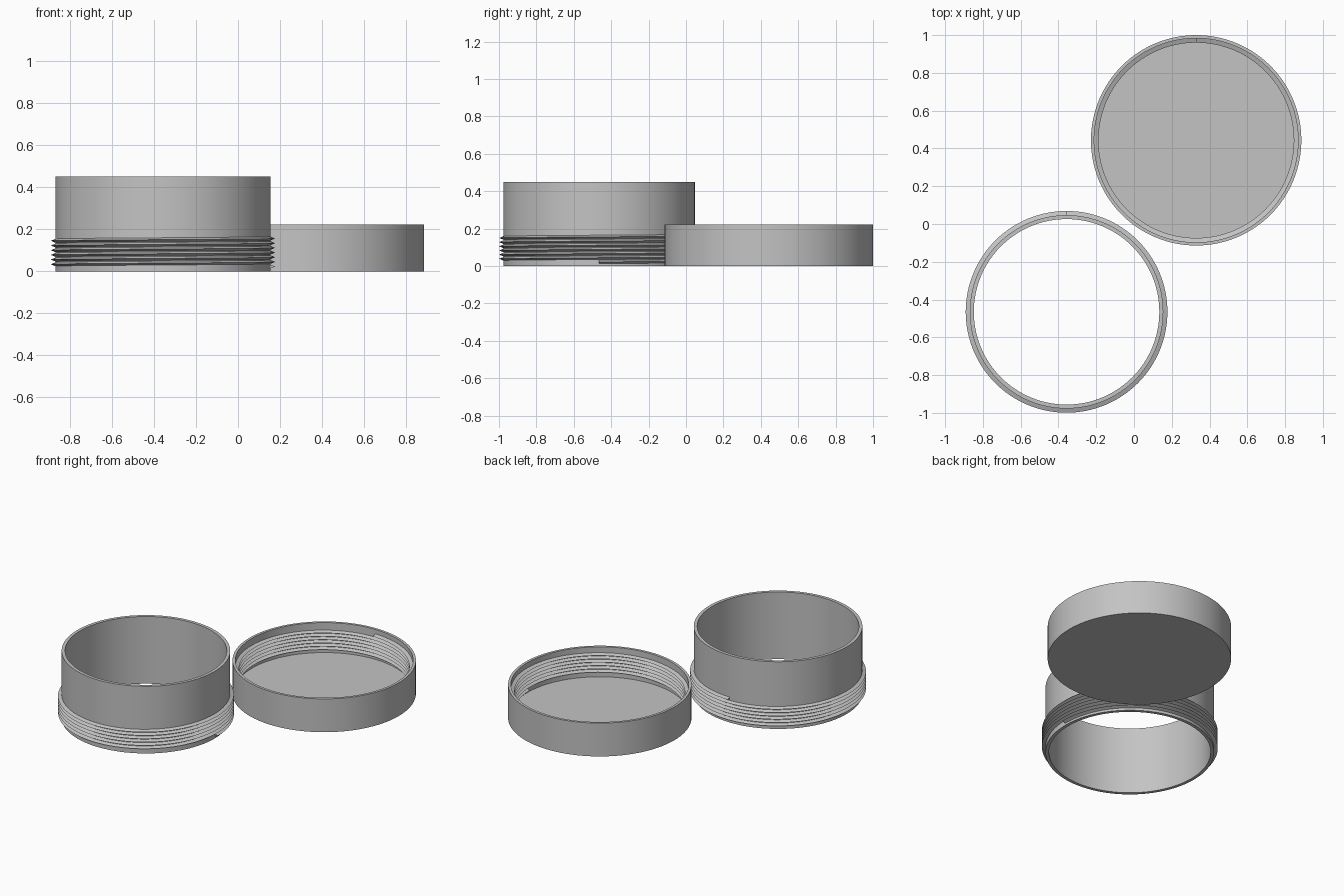
import bpy, bmesh, math

if "Cube" in bpy.data.objects:
    bpy.data.objects.remove(bpy.data.objects["Cube"])

SEG = 128
PITCH = 0.0223

grey = bpy.data.materials.new("light grey plastic")
grey.diffuse_color = (0.55, 0.55, 0.55, 1)
grey.use_nodes = True
grey.node_tree.nodes["Principled BSDF"].inputs["Base Color"].default_value = grey.diffuse_color


def finish(name, bm, location):
    bmesh.ops.recalc_face_normals(bm, faces=bm.faces)
    mesh = bpy.data.meshes.new(name)
    bm.to_mesh(mesh)
    bm.free()
    mesh.materials.append(grey)
    ob = bpy.data.objects.new(name, mesh)
    bpy.context.collection.objects.link(ob)
    ob.location = location
    bpy.ops.object.select_all(action='DESELECT')
    ob.select_set(True)
    bpy.context.view_layer.objects.active = ob
    bpy.ops.object.shade_smooth_by_angle(angle=math.radians(30))
    return ob


def lathe(name, profile, location, closed):
    """Revolve an (r, z) profile; r = 0 points become poles."""
    bm = bmesh.new()
    verts = [bm.verts.new((r, 0, z)) for r, z in profile]
    edges = [bm.edges.new(p) for p in zip(verts, verts[1:])]
    if closed:
        edges.append(bm.edges.new((verts[-1], verts[0])))
    bmesh.ops.spin(bm, geom=verts + edges, axis=(0, 0, 1), cent=(0, 0, 0),
                   angle=math.tau, steps=SEG, use_duplicate=False)
    bmesh.ops.remove_doubles(bm, verts=bm.verts, dist=1e-5)
    return finish(name, bm, location)


def thread(name, root, tip, z0, turns, location):
    """Helical ridge with a triangular section, closed at both ends."""
    bm = bmesh.new()
    half = 0.0095
    rings = []
    for i in range(int(turns * SEG) + 1):
        a = math.tau * i / SEG
        z = z0 + PITCH * i / SEG
        rings.append([bm.verts.new((r * math.cos(a), r * math.sin(a), z + dz))
                      for r, dz in ((root, -half), (tip, 0), (root, half))])
    for p, q in zip(rings, rings[1:]):
        for k in range(3):
            n = (k + 1) % 3
            bm.faces.new((p[k], p[n], q[n], q[k]))
    bm.faces.new(rings[0])
    bm.faces.new(rings[-1])
    return finish(name, bm, location)


# Open tube with an outside thread near its foot
tube_at = (-0.357, -0.465, 0)
lathe("tube_wall", [(0.491, 0), (0.512, 0), (0.512, 0.45), (0.491, 0.45)],
      tube_at, True)
thread("tube_thread", 0.511, 0.534, PITCH, 6.25, tube_at)

# Shallow lid with a solid floor and an inside thread
lid_at = (0.329, 0.443, 0)
lathe("lid_shell", [(0, 0), (0.557, 0), (0.557, 0.223), (0.540, 0.223),
                    (0.540, 0.0223), (0, 0.0223)], lid_at, False)
thread("lid_thread", 0.541, 0.517, 2 * PITCH, 6.25, lid_at)
